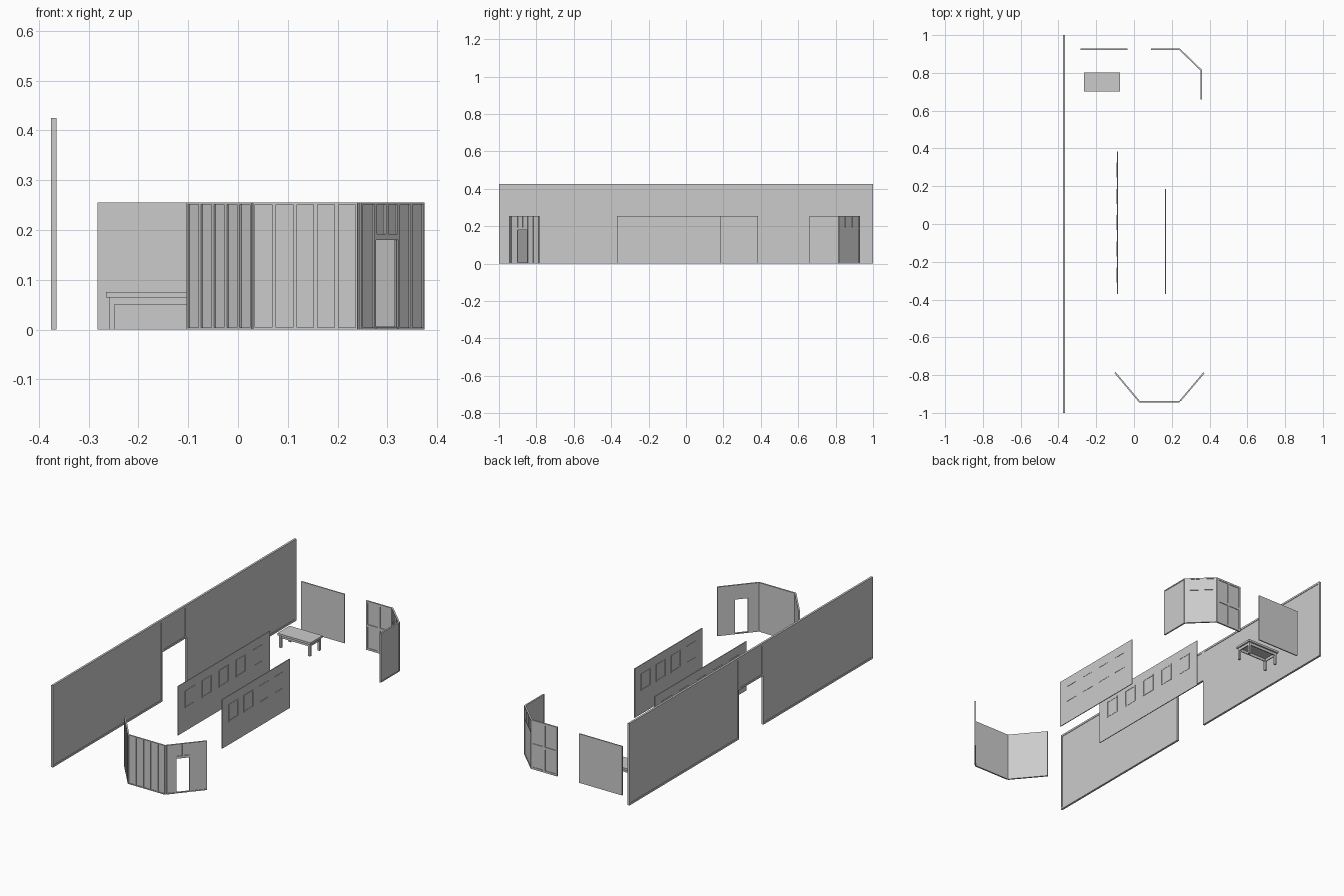
import bpy, bmesh
from mathutils import Vector

cube = bpy.data.objects.get("Cube")
if cube:
    bpy.data.objects.remove(cube, do_unlink=True)

H = 0.255        # height of the small flats
WALL_H = 0.425   # height of the long wall

grey = bpy.data.materials.new("painted_grey")
grey.use_nodes = True
COLOUR = (0.6, 0.6, 0.6, 1)
grey.diffuse_color = COLOUR
grey.node_tree.nodes["Principled BSDF"].inputs["Base Color"].default_value = COLOUR


def build(name, start, end, boxes):
    """Boxes (u0, u1, v0, v1, z0, z1): u runs from start to end, v to its right."""
    a = Vector((*start, 0))
    u = (Vector((*end, 0)) - a).normalized()
    v = Vector((u.y, -u.x, 0))
    bm = bmesh.new()
    for u0, u1, v0, v1, z0, z1 in boxes:
        for p in bmesh.ops.create_cube(bm, size=1)["verts"]:
            s = p.co + Vector((0.5, 0.5, 0.5))
            p.co = (a + u * (u0 + (u1 - u0) * s.x) + v * (v0 + (v1 - v0) * s.y)
                    + Vector((0, 0, z0 + (z1 - z0) * s.z)))
    bmesh.ops.recalc_face_normals(bm, faces=bm.faces)
    mesh = bpy.data.meshes.new(name)
    bm.to_mesh(mesh)
    bm.free()
    mesh.materials.append(grey)
    obj = bpy.data.objects.new(name, mesh)
    bpy.context.collection.objects.link(obj)
    return obj


def frame(u0, u1, z0, z1, v0, v1, w):
    """Four strips around a rectangle."""
    return [(u0, u0 + w, v0, v1, z0, z1), (u1 - w, u1, v0, v1, z0, z1),
            (u0 + w, u1 - w, v0, v1, z0, z0 + w), (u0 + w, u1 - w, v0, v1, z1 - w, z1)]


def length(p, q):
    return (Vector(q) - Vector(p)).length


# Long wall: two rimmed flats with a header over the opening
def rimmed(u0, u1, z0, z1):
    return [(u0 + 0.01, u1 - 0.01, -0.003, 0.003, z0 + 0.01, z1 - 0.01)] + \
        frame(u0, u1, z0, z1, -0.0055, 0.0055, 0.01)


WALL_X = -0.3695
build("long_wall_front", (WALL_X, -1), (WALL_X, -0.1), rimmed(0, 0.9, 0, WALL_H))
build("long_wall_back", (WALL_X, 0.1), (WALL_X, 1), rimmed(0, 0.9, 0, WALL_H))
build("long_wall_header", (WALL_X, -0.1), (WALL_X, 0.1), rimmed(0, 0.2, H, WALL_H))


# Two middle flats with rows of moulded frames on both faces
def moulded_flat(name, x, y0, y1, count):
    boxes = [(0, y1 - y0, -0.002, 0.002, 0, H)]
    pitch = (y1 - y0 - 0.06) / count
    for i in range(count):
        c = 0.03 + pitch * (i + 0.5)
        boxes += frame(c - 0.04, c + 0.04, 0.12, 0.21, -0.0035, 0.0035, 0.006)
    build(name, (x, y0), (x, y1), boxes)


moulded_flat("middle_flat_long", -0.088, -0.37, 0.385, 5)
moulded_flat("middle_flat_short", 0.167, -0.37, 0.185, 4)

# Front bay: boards with battens on the outside
BAY = [(-0.1, -0.787), (0.03, -0.942), (0.24, -0.942), (0.371, -0.787)]
OUT = (0, 0.004)


def batten_flat(name, p, q, fields):
    n = length(p, q)
    boxes = [(0, n, -0.004, 0, 0, H)]
    for i in range(fields):
        boxes += frame(n * i / fields, n * (i + 1) / fields, 0, H, *OUT, 0.004)
    build(name, p, q, boxes)


batten_flat("bay_right_flat", BAY[0], BAY[1], 5)
batten_flat("bay_centre_flat", BAY[1], BAY[2], 5)

# Doorway side of the bay
n = length(BAY[2], BAY[3])
D0, D1, TOP, SILL = 0.055, 0.119, 0.18, 0.005
doorway = [(0, D0, -0.004, 0, 0, H), (D1, n, -0.004, 0, 0, H),
           (D0, D1, -0.004, 0, TOP, H), (D0, D1, -0.004, 0.004, 0, SILL)]
mid = (D0 + D1) / 2
for u0, u1, z0 in ((0.008, D0 - 0.003, 0), (D1 + 0.004, 0.162, 0), (0.162, n, 0),
                   (D0 - 0.003, mid, 0.188), (mid, D1 + 0.004, 0.188)):
    doorway += frame(u0, u1, z0, H, *OUT, 0.004)
doorway += [(D0 - 0.003, D1 + 0.004, *OUT, TOP, 0.188)]
build("bay_left_doorway", BAY[2], BAY[3], doorway)

# Back corner: window flat, angled flat and plain return
CORNER = [(0.09, 0.926), (0.24, 0.926), (0.355, 0.815), (0.355, 0.66)]
THICK = (-0.004, 0.004)
n = length(CORNER[0], CORNER[1])
window = [(0, n, -0.001, 0.001, 0, H)] + frame(0, n, 0, H, *THICK, 0.01)
window += [(n / 2 - 0.006, n / 2 + 0.006, *THICK, 0.01, H - 0.01),
           (0.01, n - 0.01, *THICK, 0.12, 0.133)]
build("corner_window_flat", CORNER[0], CORNER[1], window)

n = length(CORNER[1], CORNER[2])
angled = [(0, n, -0.001, 0.001, 0, H)] + frame(0, n, 0, H, *THICK, 0.006)
angled += [(0.006, n - 0.006, *THICK, 0.186, 0.194)]
angled += [(n * t - 0.003, n * t + 0.003, *THICK, 0.194, H) for t in (1 / 3, 2 / 3)]
build("corner_angled_flat", CORNER[1], CORNER[2], angled)

n = length(CORNER[2], CORNER[3])
build("corner_return_flat", CORNER[2], CORNER[3],
      [(0, n, -0.002, 0.002, 0, H)] + frame(0, n, 0, H, *THICK, 0.006))

# Plain back flat
build("back_flat", (-0.282, 0.925), (-0.034, 0.925), [(0, 0.248, -0.003, 0.003, 0, H)])

# Table: top, apron and four legs (u along x, v towards the front)
L, W, IN, LEG = 0.19, 0.1, 0.006, 0.011
build("table_top", (-0.265, 0.802), (-0.075, 0.802), [(0, L, 0, W, 0.064, 0.075)])
build("table_apron", (-0.265, 0.802), (-0.075, 0.802),
      [(IN, L - IN, v, v + 0.005, 0.05, 0.064) for v in (IN + 0.002, W - IN - 0.007)] +
      [(u, u + 0.005, IN + 0.002, W - IN - 0.002, 0.05, 0.064) for u in (IN + 0.002, L - IN - 0.007)])
build("table_legs", (-0.265, 0.802), (-0.075, 0.802),
      [(u, u + LEG, v, v + LEG, 0, 0.064)
       for u in (IN, L - IN - LEG) for v in (IN, W - IN - LEG)])
